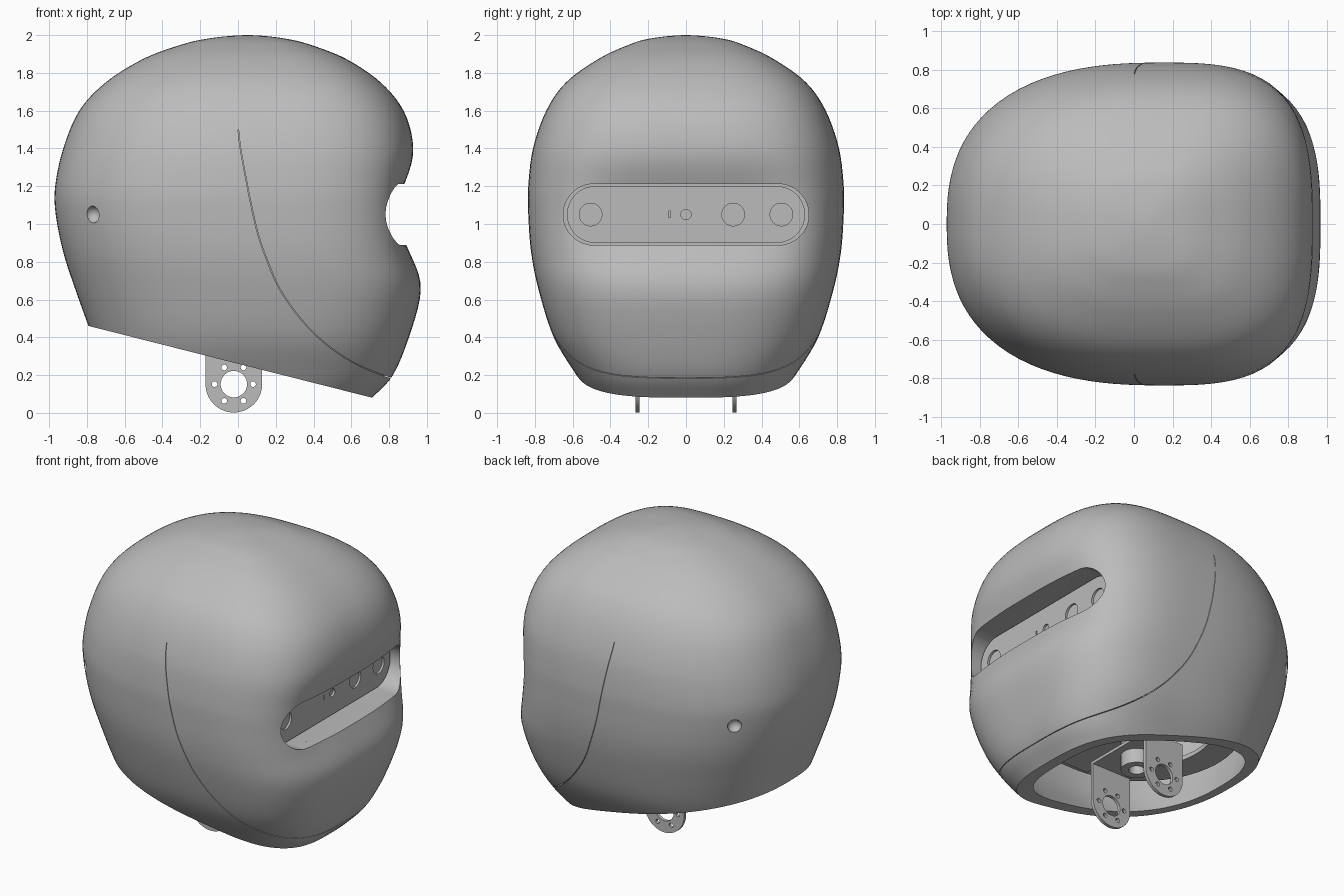
import bpy, bmesh, math
from mathutils import Vector

if "Cube" in bpy.data.objects:
    bpy.data.objects.remove(bpy.data.objects["Cube"], do_unlink=True)

grey = bpy.data.materials.new("satin_grey")
grey.use_nodes = True
grey.diffuse_color = (0.5, 0.5, 0.5, 1)
grey.node_tree.nodes["Principled BSDF"].inputs["Base Color"].default_value = (0.5, 0.5, 0.5, 1)


def finish(name, bm):
    bmesh.ops.recalc_face_normals(bm, faces=bm.faces)
    mesh = bpy.data.meshes.new(name)
    bm.to_mesh(mesh)
    bm.free()
    mesh.materials.append(grey)
    ob = bpy.data.objects.new(name, mesh)
    bpy.context.collection.objects.link(ob)
    return ob


def activate(ob):
    bpy.ops.object.select_all(action='DESELECT')
    bpy.context.view_layer.objects.active = ob
    ob.select_set(True)


def boolean(ob, cutter, operation='DIFFERENCE'):
    activate(ob)
    mod = ob.modifiers.new("cut", 'BOOLEAN')
    mod.operation, mod.solver, mod.object = operation, 'EXACT', cutter
    bpy.ops.object.modifier_apply(modifier=mod.name)
    bpy.data.objects.remove(cutter, do_unlink=True)


def smooth(ob, degrees=35):
    activate(ob)
    bpy.ops.object.shade_smooth_by_angle(angle=math.radians(degrees))


def spline(rows, steps):
    """Catmull-Rom through rows; the first and last rows only guide the tangents."""
    out = []
    rows = [Vector(r) for r in rows]
    for a, b, c, d in zip(rows, rows[1:], rows[2:], rows[3:]):
        for i in range(steps):
            t = i / steps
            out.append(b + (c - a) * (t / 2) + (a * 2 - b * 5 + c * 4 - d) * (t * t / 2)
                       + (b * 3 - a - c * 3 + d) * (t ** 3 / 2))
    return out + [rows[-2]]


def stadium(u, v, half, r, n=64):
    """Rounded slot outline; a circle when half equals r."""
    pts = []
    for i in range(n):
        a = (i + 0.5) * math.tau / n
        c = math.cos(a)
        pts.append((u + c * r + math.copysign(half - r, c), v + r * math.sin(a)))
    return pts


def prism(name, pts, axis, lo, hi):
    """Extrude a 2D outline along an axis."""
    def place(p, h):
        co = list(p)
        co.insert("xyz".index(axis), h)
        return co
    bm = bmesh.new()
    a = [bm.verts.new(place(p, lo)) for p in pts]
    b = [bm.verts.new(place(p, hi)) for p in pts]
    bm.faces.new(a)
    bm.faces.new(b)
    for i in range(len(pts)):
        bm.faces.new((a[i - 1], a[i], b[i], b[i - 1]))
    return finish(name, bm)


def box(name, x, y, z):
    return prism(name, [(x[0], y[0]), (x[1], y[0]), (x[1], y[1]), (x[0], y[1])], 'z', *z)


# Head profile: height, back, front, half width
PROFILE = [
    (-.05, -.62, .58, .42), (.08, -.66, .71, .50), (.2, -.70, .82, .58), (.4, -.77, .905, .70),
    (.65, -.86, .975, .78), (.85, -.925, .968, .82), (1.05, -.965, .965, .835),
    (1.2, -.968, .958, .835), (1.4, -.925, .942, .81), (1.6, -.84, .877, .74),
    (1.75, -.70, .755, .635), (1.87, -.51, .58, .47), (1.94, -.33, .41, .325),
    (1.98, -.17, .26, .20), (2, .05, .05, 0)]


def head(name, inset=0, open_cut=False):
    z, back, front, half = PROFILE[-2]
    rows = spline([PROFILE[0]] + PROFILE + [(z, front, back, -half)], 5)
    bm = bmesh.new()
    rings, n = [], 112
    for z, back, front, half in rows[:-1]:
        mid = back + (front - back) * 0.58
        ring = []
        for i in range(n):
            a = i * math.tau / n
            c, s = math.cos(a), math.sin(a)
            p = 3 if c > 0 else 2.5
            r = (abs(c) ** p + abs(s) ** p) ** (-1 / p)
            x = mid + r * c * (front - mid if c > 0 else mid - back)
            y = r * s * half
            # shallow dip around the visor slot
            dip = math.exp(-((z - 1.05) / 0.24) ** 2) / (1 + (y / 0.55) ** 6)
            ring.append(bm.verts.new((x - 0.12 * dip * max(c, 0) ** 0.5, y, z)))
        rings.append(ring)
    for lo, hi in zip(rings, rings[1:]):
        for i in range(n):
            bm.faces.new((lo[i - 1], lo[i], hi[i], hi[i - 1]))
    tip = bm.verts.new((rows[-1][1], 0, rows[-1][0]))
    for i in range(n):
        bm.faces.new((rings[-1][i - 1], rings[-1][i], tip))
    bm.faces.new(rings[0])
    k = 1 - inset / 0.9
    for v in bm.verts:
        v.co = (v.co.x * k, v.co.y * k, 1 + (v.co.z - 1) * k)
    if open_cut:
        geom = bm.verts[:] + bm.edges[:] + bm.faces[:]
        cut = bmesh.ops.bisect_plane(bm, geom=geom, plane_co=(-.79, 0, .46),
                                     plane_no=(-.253, 0, -1), clear_outer=True)
        edges = [e for e in cut["geom_cut"] if isinstance(e, bmesh.types.BMEdge)]
        bmesh.ops.edgeloop_fill(bm, edges=edges)
    return finish(name, bm)


def slot_cutter():
    return prism("slot_cutter", stadium(0, 1.05, .65, .162), 'x', .5, 1.3)


# Two-layer hollow shell with slanted neck opening
outer = head("outer_shell", 0, True)
liner = head("inner_liner", .028, True)
for shell, depth in ((outer, .03), (liner, .07)):
    boolean(shell, head("cavity", depth))
    boolean(shell, slot_cutter())
    for side in (-1, 1):
        bm = bmesh.new()
        bmesh.ops.create_uvsphere(bm, u_segments=32, v_segments=16, radius=.045)
        bmesh.ops.translate(bm, verts=bm.verts, vec=(-.77, side * .57, 1.05))
        boolean(shell, finish("side_dimple", bm))

# Seam groove sweeping from the temples round the chin
seam = [tuple(p) for p in spline(
    [(0, 1.6, 0), (0, 1.5, 0), (.02, 1.35, 0), (.09, 1, 0), (.155, .8, 0), (.24, .62, 0),
     (.4, .42, 0), (.6, .27, 0), (.83, .175, 0), (1, .13, 0), (1.1, .1, 0)], 5)]
ribbon = [(x, z) for x, z, _ in seam] + [(x + .003, z + .003) for x, z, _ in reversed(seam)]
boolean(outer, prism("seam_cutter", ribbon, 'y', -1.2, 1.2))
smooth(outer)
smooth(liner)

# Visor recess wall, flush with the shell
sleeve = head("visor_sleeve", .012)
boolean(sleeve, prism("sleeve_limit", stadium(0, 1.05, .69, .2), 'x', .6, 1.3), 'INTERSECT')
boolean(sleeve, slot_cutter())
smooth(sleeve)

# Sensor bar with recessed lenses
smooth(prism("sensor_back", stadium(0, 1.05, .67, .18), 'x', .58, .66))
bar = prism("sensor_bar", stadium(0, 1.05, .63, .15), 'x', .62, .72)
for y, r in ((-.505, .06), (.25, .06), (.505, .06), (0, .027)):
    boolean(bar, prism("lens_cutter", stadium(y, 1.05, r, r, 40), 'x', .705, .8))
boolean(bar, box("indicator_cutter", (.705, .8), (-.093, -.083), (1.035, 1.068)))
smooth(bar)

# Neck brackets: round-ended plates with hub and bolt holes
CX, CZ = -.022, .152
for side, label in ((-1, "right"), (1, "left")):
    outline = [(CX + .15, .42), (CX - .15, .42)]
    outline += [(CX - .15 * math.cos(i * math.pi / 32), CZ - .15 * math.sin(i * math.pi / 32))
                for i in range(33)]
    lo, hi = sorted((side * .245, side * .267))
    plate = prism(label + "_neck_bracket", outline, 'y', lo, hi)
    boolean(plate, prism("hub_cutter", stadium(CX, CZ, .07, .07, 40), 'y', lo - .1, hi + .1))
    for i in range(6):
        a = i * math.pi / 3
        bolt = stadium(CX + .102 * math.cos(a), CZ + .102 * math.sin(a), .015, .015, 16)
        boolean(plate, prism("bolt_cutter", bolt, 'y', lo - .1, hi + .1))
    smooth(plate)

# Internal mount: bridge, motor and support frame
box("bracket_bridge", (CX - .15, CX + .15), (-.267, .267), (.4, .42))
motor = prism("neck_motor", stadium(CX, 0, .1, .1), 'z', .3, .6)
boolean(motor, prism("bore_cutter", stadium(CX, 0, .05, .05), 'z', .2, .38))
smooth(motor)
box("cross_beam", (CX - .1, CX + .1), (-.6, .6), (.585, .615))
frame = prism("support_frame", stadium(.05, 0, .74, .64), 'z', .6, .63)
boolean(frame, prism("frame_cutter", stadium(.05, 0, .56, .48), 'z', .5, .7))
smooth(frame)
